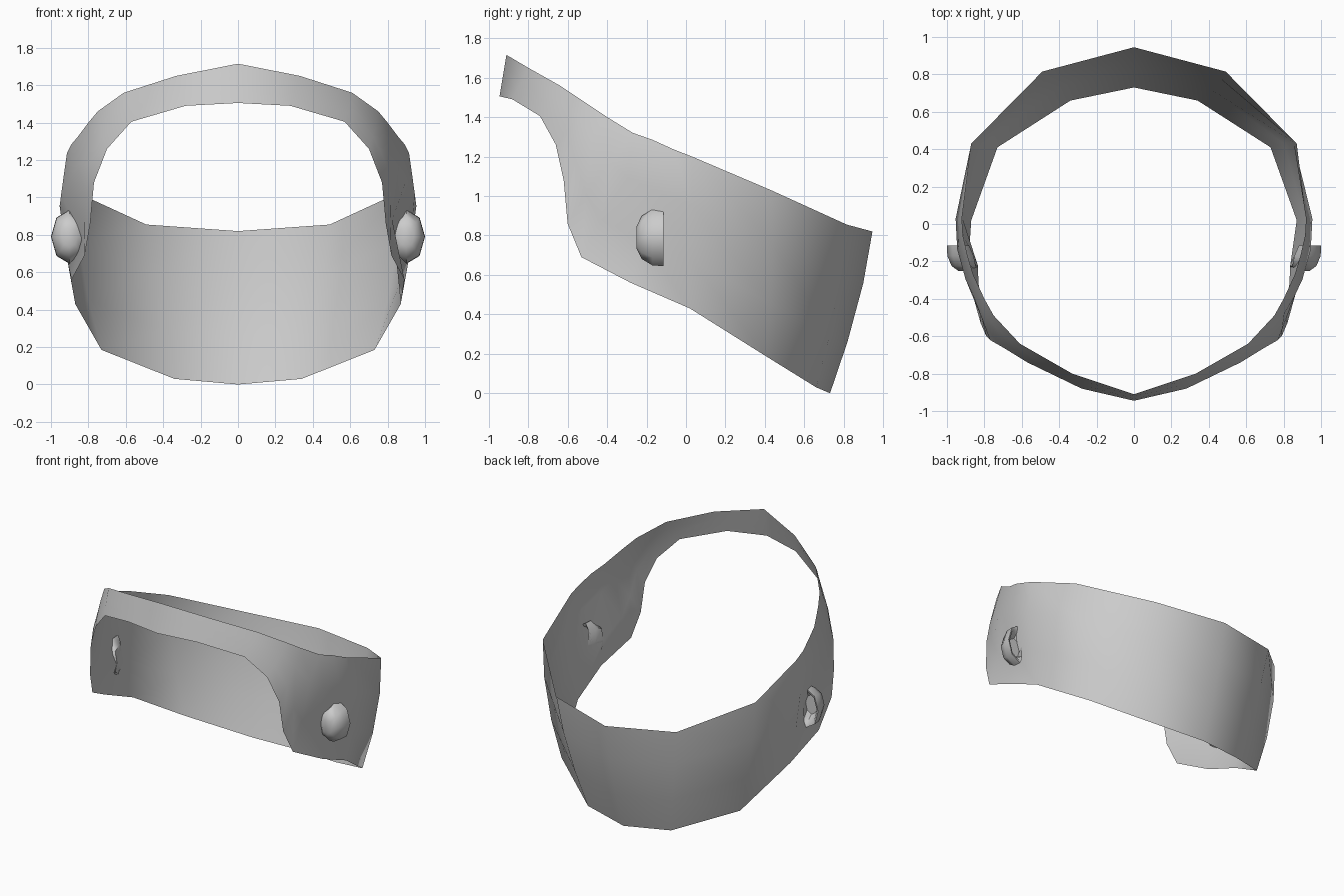
import bpy, bmesh
from math import sin, cos, pi
from mathutils import Vector

if "Cube" in bpy.data.objects:
    bpy.data.objects.remove(bpy.data.objects["Cube"])


def make_object(name, strips, wrap_strips=False, wrap_points=False, cap=False):
    """Skin a list of point rows into one smooth-shaded sheet."""
    bm = bmesh.new()
    rows = [[bm.verts.new(p) for p in strip] for strip in strips]
    n = len(rows[0])
    pairs = list(zip(rows, rows[1:]))
    if wrap_strips:
        pairs.append((rows[-1], rows[0]))
    for a, b in pairs:
        for i in range(n if wrap_points else n - 1):
            j = (i + 1) % n
            bm.faces.new((a[i], b[i], b[j], a[j]))
    if cap:
        bm.faces.new(rows[0])
        bm.faces.new(rows[-1])
    bmesh.ops.recalc_face_normals(bm, faces=bm.faces)
    mesh = bpy.data.meshes.new(name)
    bm.to_mesh(mesh)
    bm.free()
    obj = bpy.data.objects.new(name, mesh)
    bpy.context.collection.objects.link(obj)
    bpy.ops.object.select_all(action='DESELECT')
    obj.select_set(True)
    bpy.context.view_layer.objects.active = obj
    bpy.ops.object.shade_smooth_by_angle(angle=0.8)
    return obj


# Half of the band, front to back: top point, bottom point, bulge, inward pull by the ear
half = [
    ((0, -.91, 1.715), (0, -.945, 1.505), 0, 0),
    ((.33, -.80, 1.65), (.28, -.88, 1.49), 0, 0),
    ((.61, -.64, 1.56), (.57, -.74, 1.405), .005, 0),
    ((.75, -.49, 1.46), (.70, -.66, 1.26), .01, 0),
    ((.80, -.40, 1.40), (.77, -.62, 1.08), .02, 0),
    ((.86, -.27, 1.32), (.79, -.60, .86), .03, .02),
    ((.89, -.17, 1.285), (.82, -.53, .69), .045, .05),
    ((.915, -.06, 1.235), (.89, -.28, .56), .05, .10),
    ((.92, .03, 1.2), (.87, .02, .43), .065, .02),
    ((.87, .43, 1.03), (.73, .41, .185), .04, 0),
    ((.49, .815, .855), (.34, .66, .03), .03, 0),
    ((0, .945, .82), (0, .73, 0), .03, 0),
]
steps = (0, .32, .68, 1)


def section(top, bottom, bulge, pull, side):
    """Cross-section of the band from its top edge to its bottom edge."""
    points = []
    for t in steps:
        p = Vector(top).lerp(Vector(bottom), t)
        k = 1 + bulge * sin(pi * t)
        x = p.x * k - (pull if t == .68 else 0)
        points.append((side * x, p.y * k, p.z))
    return points


# Head band
strips = [section(*c, 1) for c in half] + [section(*c, -1) for c in half[-2:0:-1]]
make_object("head_band", strips, wrap_strips=True)

# Ear cups: domed towards the front, hollow towards the back (y position, scale)
cup_profile = [(-.25, .4), (-.225, .75), (-.17, .98), (-.115, 1), (-.12, .86), (-.18, .5)]
for side, label in ((1, "right"), (-1, "left")):
    strips = []
    for y, s in cup_profile:
        wall = .83 + .45 * (y + .23)  # the cup stops at the band
        strips.append([(side * max(.9 + .1 * s * cos(a), wall), y, .79 + .145 * s * sin(a))
                       for a in (2 * pi * i / 8 for i in range(8))])
    make_object(f"ear_cup_{label}", strips, wrap_points=True, cap=True)
